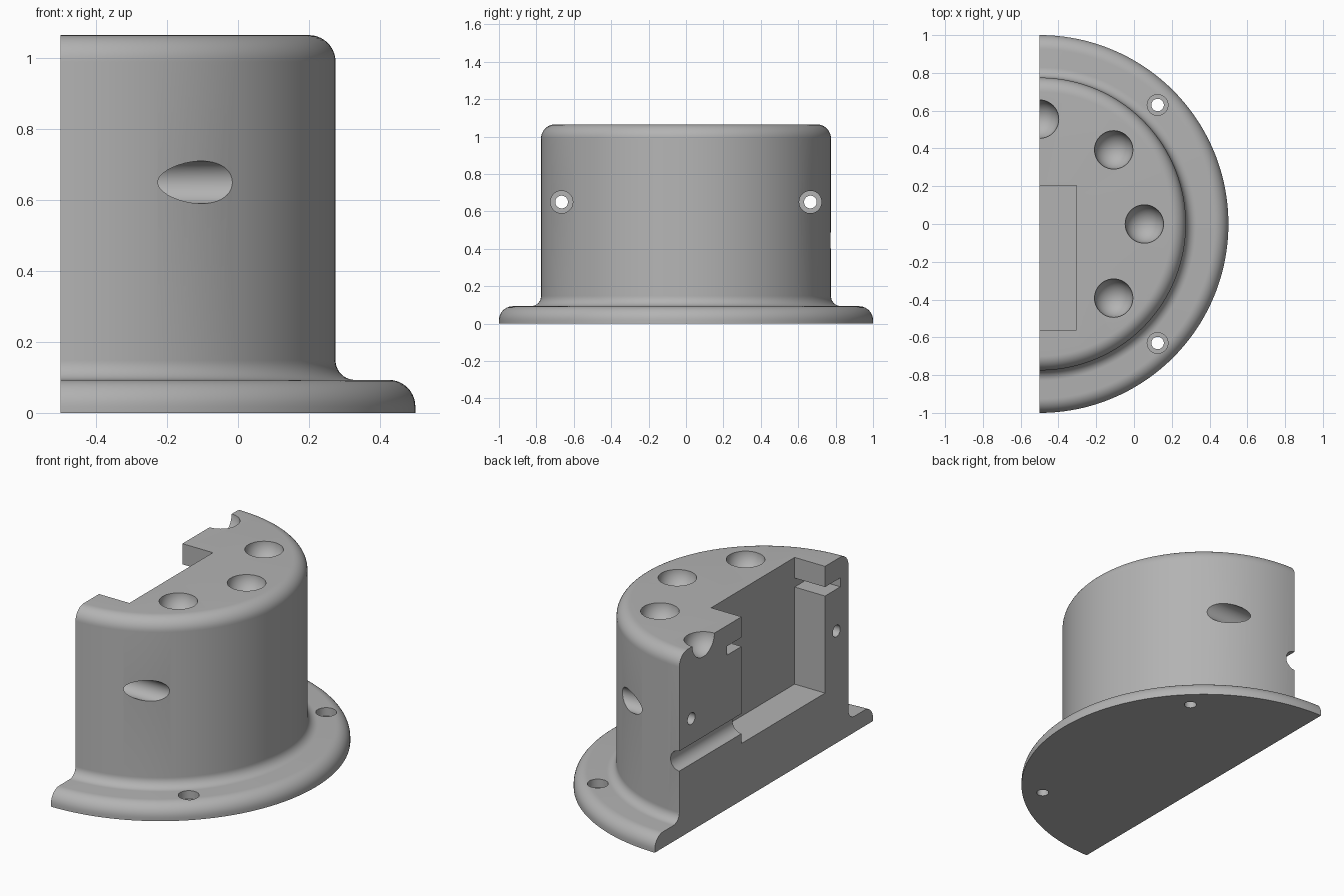
import bpy, bmesh
from math import sin, cos, pi
from mathutils import Matrix, Vector

if "Cube" in bpy.data.objects:
    bpy.data.objects.remove(bpy.data.objects["Cube"])

AXIS = -0.5          # x of the revolve axis, on the flat cut face
TOP, RIM = 1.065, 0.093
WALL = 0.775

grey = bpy.data.materials.new("plain grey")
grey.use_nodes = True
GREY = (0.45, 0.45, 0.45, 1)
grey.diffuse_color = GREY
grey.node_tree.nodes["Principled BSDF"].inputs["Base Color"].default_value = GREY


def add_object(name, bm):
    bmesh.ops.recalc_face_normals(bm, faces=bm.faces[:])
    mesh = bpy.data.meshes.new(name)
    bm.to_mesh(mesh)
    bm.free()
    mesh.materials.append(grey)
    obj = bpy.data.objects.new(name, mesh)
    bpy.context.collection.objects.link(obj)
    return obj


def arc(cx, cz, r, start, end, steps=10):
    return [(cx + r * cos(start + (end - start) * i / steps),
             cz + r * sin(start + (end - start) * i / steps)) for i in range(steps + 1)]


# Half-round housing with flange: profile of radius and height, spun half a turn
profile = [(0, TOP)]
profile += arc(WALL - 0.075, TOP - 0.075, 0.075, pi / 2, 0)
profile += arc(WALL + 0.055, RIM + 0.055, 0.055, pi, pi * 1.5)
profile += arc(1 - 0.075, RIM - 0.075, 0.075, pi / 2, 0)
profile += [(1, 0), (0, 0)]
bm = bmesh.new()
verts = [bm.verts.new((AXIS, -r, z)) for r, z in profile]
edges = [bm.edges.new(pair) for pair in zip(verts, verts[1:])]
bmesh.ops.spin(bm, geom=verts + edges, cent=(AXIS, 0, 0), axis=(0, 0, 1),
               angle=pi, steps=96)
bmesh.ops.remove_doubles(bm, verts=bm.verts[:], dist=1e-5)
bmesh.ops.contextual_create(bm, geom=[e for e in bm.edges if e.is_boundary])
housing = add_object("housing", bm)


def cut(bm):
    """Subtract a closed mesh from the housing."""
    cutter = add_object("cutter", bm)
    cutter.hide_render = True
    mod = housing.modifiers.new("cut", 'BOOLEAN')
    mod.operation, mod.solver, mod.object = 'DIFFERENCE', 'EXACT', cutter
    bpy.context.view_layer.objects.active = housing
    bpy.ops.object.modifier_apply(modifier=mod.name)
    bpy.data.objects.remove(cutter)


def cut_box(low, high):
    low, high = Vector(low), Vector(high)
    bm = bmesh.new()
    place = Matrix.Translation((low + high) / 2) @ Matrix.Diagonal((high - low).to_4d())
    bmesh.ops.create_cube(bm, size=1, matrix=place)
    cut(bm)


def cut_rod(start, end, radius):
    start, end = Vector(start), Vector(end)
    turn = (end - start).to_track_quat('Z', 'Y').to_matrix().to_4x4()
    bm = bmesh.new()
    bmesh.ops.create_cone(bm, cap_ends=True, segments=40, radius1=radius, radius2=radius,
                          depth=(end - start).length,
                          matrix=Matrix.Translation((start + end) / 2) @ turn)
    cut(bm)


# Pocket in the flat face, open at the top, with a wider plate slot near its rim
cut_box((-0.7, -0.56, 0.33), (-0.305, 0.205, 1.3))
cut_box((-0.7, -0.70, 0.893), (-0.3051, 0.34, 0.945))

# Half-round cable channel from the pocket to the outer wall
cut_rod((AXIS, 0.1, 0.445), (AXIS, 1.2, 0.445), 0.058)

# Round cups in the top
for i in range(4):
    angle = (i - 1) * pi / 4
    bm = bmesh.new()
    spot = Vector((AXIS + 0.555 * cos(angle), 0.555 * sin(angle), TOP + 0.004))
    bmesh.ops.create_uvsphere(bm, u_segments=40, v_segments=24, radius=0.102,
                              matrix=Matrix.Translation(spot))
    cut(bm)

# Counterbored screw holes: sideways through the wall, downward through the flange
for side in (-1, 1):
    y = side * 0.665
    cut_rod((-0.8, y, 0.65), (0.4, y, 0.65), 0.034)
    cut_rod((-0.3, y, 0.65), (0.4, y, 0.65), 0.06)
    y = side * 0.63
    cut_rod((0.125, y, -0.2), (0.125, y, 0.4), 0.033)
    cut_rod((0.125, y, 0.045), (0.125, y, 0.4), 0.055)

# Smooth the curves, keep the edges crisp
bpy.ops.object.select_all(action='DESELECT')
housing.select_set(True)
bpy.context.view_layer.objects.active = housing
bpy.ops.object.shade_smooth_by_angle(angle=pi / 6)
